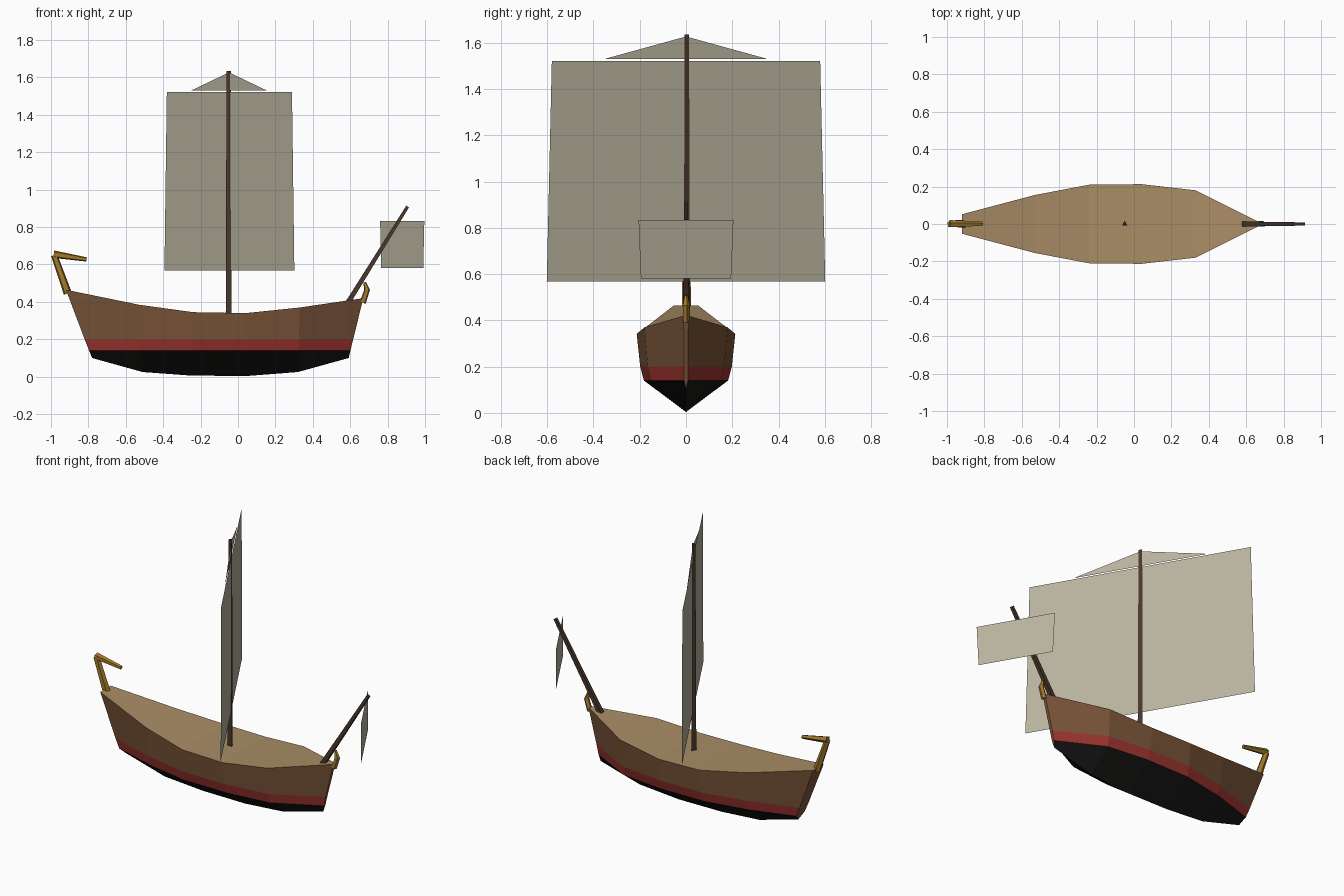
import bpy, bmesh, math
from mathutils import Vector

if "Cube" in bpy.data.objects:
    bpy.data.objects.remove(bpy.data.objects["Cube"])


def mat(name, hexcol):
    m = bpy.data.materials.new(name)
    c = [int(hexcol[i:i + 2], 16) / 255 for i in (0, 2, 4)]
    m.diffuse_color = [v ** 2.2 for v in c] + [1]
    m.use_nodes = True
    m.node_tree.nodes["Principled BSDF"].inputs["Base Color"].default_value = m.diffuse_color
    return m


WOOD, RED, BLACK = mat("wood", "78543A"), mat("red", "983632"), mat("black", "1E1D1C")
DECK, SAIL = mat("deck", "A88C66"), mat("canvas", "B8B29E")
GOLD, SPAR = mat("gold", "A07A30"), mat("dark_wood", "4A3A30")


def mesh_object(name, verts, faces, mats, slots=None):
    me = bpy.data.meshes.new(name)
    me.from_pydata(verts, [], faces)
    for m in mats:
        me.materials.append(m)
    for p, s in zip(me.polygons, slots or [0] * len(faces)):
        p.material_index = s
    bm = bmesh.new()
    bm.from_mesh(me)
    bmesh.ops.remove_doubles(bm, verts=bm.verts, dist=1e-5)
    if name not in ("mainsail", "topsail", "bow_sail"):
        bmesh.ops.recalc_face_normals(bm, faces=bm.faces)
    bm.to_mesh(me)
    bm.free()
    ob = bpy.data.objects.new(name, me)
    bpy.context.collection.objects.link(ob)
    return ob


def spar(name, path, radii, sides, m, phase=math.pi / 2):
    """Faceted tube along a path in the y = 0 plane."""
    pts = [Vector((x, 0, z)) for x, z in path]
    verts, faces = [], []
    for i, p in enumerate(pts):
        t = (pts[min(i + 1, len(pts) - 1)] - pts[max(i - 1, 0)]).normalized()
        side = Vector((0, 1, 0))
        n = side.cross(t)
        for k in range(sides):
            a = phase + 2 * math.pi * k / sides
            verts.append(p + radii[i] * (n * math.cos(a) + side * math.sin(a)))
    for i in range(len(pts) - 1):
        for k in range(sides):
            a, b = i * sides + k, i * sides + (k + 1) % sides
            faces.append((a, b, b + sides, a + sides))
    faces += [tuple(range(sides)), tuple(range(len(verts) - sides, len(verts)))]
    return mesh_object(name, verts, faces, [m])


# Hull stations: deck x, deck z, deck half width, band x, keel x, keel z, band half width
stations = [
    (-.92, .465, .052, -.82, -.78, .10, .045),
    (-.53, .385, .155, -.52, -.51, .025, .14),
    (-.24, .345, .21, -.245, -.25, .006, .195),
    (.04, .34, .213, .045, .05, .004, .198),
    (.33, .37, .18, .325, .32, .025, .165),
    (.67, .42, .01, .615, .592, .10, .009),
]
verts, faces, slots = [], [], []
for dx, dz, dw, bx, kx, kz, bw in stations:
    lx = bx + (kx - bx) * .6
    half = [(dx, dw, dz), (bx, bw, .2), (lx, bw * .92, .14)]
    verts += half + [(kx, 0, kz)] + [(x, -y, z) for x, y, z in reversed(half)]
for i in range(len(stations) - 1):
    for k, s in enumerate((0, 1, 2, 2, 1, 0, 3)):
        a, b = i * 7 + k, i * 7 + (k + 1) % 7
        faces.append((a, b, b + 7, a + 7))
        slots.append(s)
# Transom and stem closing faces
for base in (0, 35):
    faces.append(tuple(base + k for k in range(7)))
    slots.append(0)
mesh_object("hull", verts, faces, [WOOD, RED, BLACK, DECK], slots)

# Mast and bowsprit
spar("mast", [(-.05, .32), (-.05, 1.635)], [.018, .013], 3, SPAR)
spar("bowsprit", [(.59, .40), (.907, .91)], [.019, .012], 4, SPAR, math.pi / 4)

# Gilded stern and bow ornaments
spar("stern_post", [(-.91, .445), (-.983, .65)], [.023, .018], 5, GOLD)
spar("stern_hook", [(-.985, .655), (-.81, .627)], [.021, .012], 5, GOLD)
spar("bow_scroll", [(.667, .395), (.690, .465), (.677, .505)], [.017, .016, .008], 5, GOLD)


def sail(name, cx, outline):
    """Single flat sheet, braced at an angle to the mast."""
    pts = [(cx - y * .577, y, z) for y, z in outline]
    return mesh_object(name, pts, [tuple(range(len(pts)))], [SAIL])


sail("mainsail", -.046, [(-.602, .567), (.602, .567), (.58, 1.522), (-.58, 1.522)])
sail("topsail", -.048, [(-.352, 1.53), (.352, 1.53), (0, 1.627)])
sail("bow_sail", .878, [(-.195, .58), (.195, .58), (.205, .833), (-.205, .833)])
